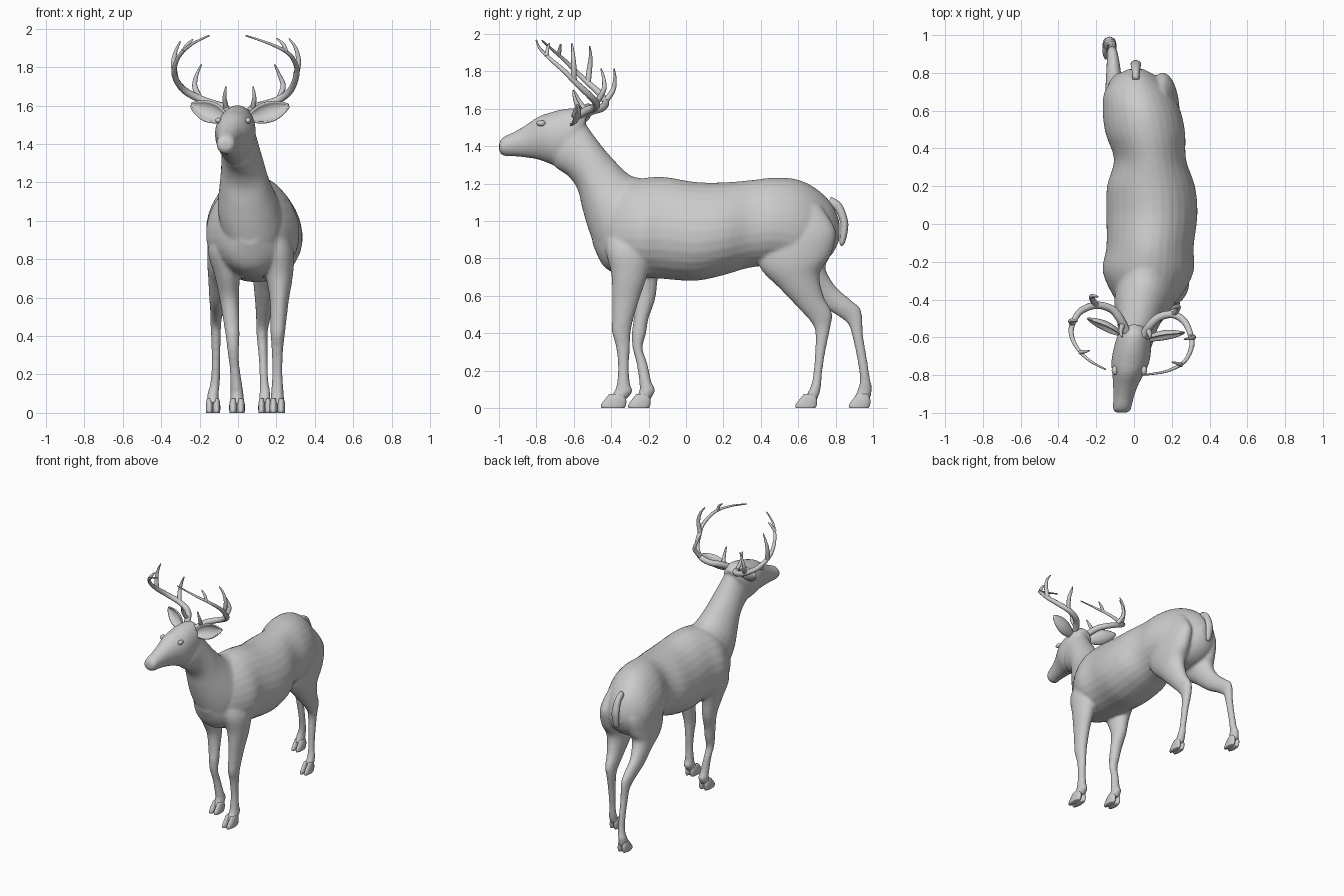
import bpy, bmesh, math
from mathutils import Vector


def catmull(rows, steps):
    """Smoothly resample a list of equal-length tuples."""
    p = [rows[0]] + list(rows) + [rows[-1]]
    out = []
    for i in range(1, len(p) - 2):
        for s in range(steps):
            t = s / steps
            out.append([0.5 * (2 * b + (c - a) * t + (2 * a - 5 * b + 4 * c - d) * t * t
                        + (3 * b - a - 3 * c + d) * t ** 3)
                        for a, b, c, d in zip(p[i - 1], p[i], p[i + 1], p[i + 2])])
    out.append(list(rows[-1]))
    return out


def add_loft(bm, rows, pear=0.0, steps=4, n=28):
    """Row = centre x, half width, then two opposite profile points (y, z, y, z)."""
    rings = []
    for cx, w, y1, z1, y2, z2 in catmull(rows, steps):
        ring = []
        for k in range(n):
            a = 2 * math.pi * k / n
            s = math.sin(a)
            ring.append(bm.verts.new((cx + w * math.cos(a) * (1 - pear * s),
                                      (y1 + y2) / 2 + (y1 - y2) / 2 * s,
                                      (z1 + z2) / 2 + (z1 - z2) / 2 * s)))
        rings.append(ring)
    for r, q in zip(rings, rings[1:]):
        for k in range(n):
            bm.faces.new((r[k], r[(k + 1) % n], q[(k + 1) % n], q[k]))
    bm.faces.new(rings[0])
    bm.faces.new(rings[-1])


def finish(bm, name):
    bmesh.ops.recalc_face_normals(bm, faces=bm.faces)
    for f in bm.faces:
        f.smooth = True
    me = bpy.data.meshes.new(name)
    bm.to_mesh(me)
    bm.free()
    ob = bpy.data.objects.new(name, me)
    bpy.context.collection.objects.link(ob)
    return ob


# Torso, along y: y, centre x, half width, back height, belly height
torso = [(-.50, .06, .05, .98, .88), (-.45, .06, .12, 1.10, .77), (-.38, .07, .18, 1.19, .72),
         (-.25, .075, .24, 1.225, .70), (-.12, .085, .23, 1.235, .69), (.05, .095, .24, 1.208, .68),
         (.20, .09, .232, 1.206, .71), (.34, .085, .19, 1.217, .75), (.48, .06, .21, 1.232, .76),
         (.60, .04, .205, 1.22, .74), (.70, .02, .175, 1.17, .76), (.78, .01, .11, 1.09, .82),
         (.82, .01, .04, 1.0, .90)]
neck = [(.08, .15, -.12, 1.20, -.42, .78), (.07, .165, -.22, 1.225, -.475, .84),
        (.05, .155, -.30, 1.245, -.52, .95), (.035, .13, -.38, 1.32, -.555, 1.07),
        (.025, .113, -.45, 1.40, -.58, 1.17), (.015, .10, -.51, 1.48, -.63, 1.24),
        (.005, .09, -.56, 1.55, -.70, 1.29), (0, .07, -.62, 1.56, -.72, 1.36)]
head = [(0, .06, -.53, 1.56, -.58, 1.40), (0, .09, -.58, 1.60, -.62, 1.31),
        (-.01, .10, -.66, 1.597, -.68, 1.29), (-.02, .10, -.73, 1.578, -.74, 1.31),
        (-.03, .085, -.79, 1.557, -.79, 1.328), (-.045, .066, -.86, 1.51, -.85, 1.338),
        (-.055, .054, -.92, 1.475, -.915, 1.345), (-.062, .05, -.965, 1.455, -.96, 1.345),
        (-.065, .045, -.99, 1.435, -.987, 1.355), (-.066, .025, -1.0, 1.41, -.998, 1.37)]
rear_leg_left = [
    (.14, .05, .45, 1.08, .72, 1.08), (.15, .085, .39, .92, .80, .95), (.155, .085, .39, .76, .775, .82),
    (.15, .07, .50, .64, .715, .72), (.14, .05, .60, .535, .735, .60), (.13, .035, .675, .45, .78, .51),
    (.125, .029, .693, .39, .772, .43), (.13, .024, .69, .30, .747, .31), (.135, .022, .68, .18, .727, .18),
    (.14, .028, .665, .11, .72, .10), (.14, .03, .63, .05, .70, .04)]
rear_leg_right = [
    (-.06, .05, .47, 1.08, .72, 1.08), (-.07, .085, .42, .90, .80, .95), (-.08, .08, .45, .76, .775, .82),
    (-.09, .065, .58, .66, .745, .75), (-.105, .045, .70, .56, .80, .65), (-.11, .035, .80, .50, .89, .57),
    (-.115, .029, .865, .45, .937, .52), (-.115, .025, .89, .38, .947, .39), (-.115, .022, .917, .25, .97, .25),
    (-.12, .025, .93, .15, .985, .15), (-.13, .029, .915, .09, .995, .11), (-.13, .03, .895, .05, .985, .045)]
front_leg_left = [
    (.17, .06, -.42, .98, -.18, .98), (.20, .09, -.43, .85, -.17, .85), (.215, .07, -.40, .72, -.21, .70),
    (.215, .05, -.395, .60, -.25, .58), (.21, .042, -.395, .48, -.28, .48), (.207, .037, -.397, .41, -.295, .41),
    (.205, .03, -.375, .33, -.30, .33), (.205, .026, -.363, .22, -.305, .22), (.205, .031, -.37, .13, -.30, .13),
    (.205, .034, -.385, .085, -.285, .09), (.205, .035, -.42, .045, -.32, .045)]
front_leg_right = [
    (-.03, .06, -.38, .98, -.15, .98), (-.065, .09, -.38, .85, -.13, .85), (-.055, .065, -.34, .72, -.15, .70),
    (-.045, .05, -.285, .60, -.165, .58), (-.035, .042, -.28, .48, -.20, .48), (-.028, .036, -.29, .40, -.213, .40),
    (-.025, .03, -.285, .32, -.232, .32), (-.018, .026, -.265, .24, -.207, .24), (-.008, .031, -.25, .14, -.185, .14),
    (-.005, .034, -.25, .09, -.165, .095), (-.005, .035, -.275, .045, -.19, .045)]

# Body: overlapping lofts fused into one smooth skin
bm = bmesh.new()
add_loft(bm, [(cx, w, y, t, y, b) for y, cx, w, t, b in torso], pear=.12)
add_loft(bm, neck, pear=.08)
add_loft(bm, head, pear=-.06)
for leg in (rear_leg_left, rear_leg_right, front_leg_left, front_leg_right):
    add_loft(bm, leg)
body = finish(bm, "body")
rm = body.modifiers.new("fuse", 'REMESH')
rm.mode = 'VOXEL'
rm.voxel_size = .0095
rm.use_smooth_shade = True
sm = body.modifiers.new("soften", 'SMOOTH')
sm.factor = .5
sm.iterations = 6

# Hooves: two toes each (centre x, toe y, heel y, half width)
bm = bmesh.new()
for x, y0, y1, w in ((.205, -.455, -.32, .04), (-.005, -.31, -.19, .04),
                     (.14, .585, .70, .034), (-.13, .87, .985, .037)):
    for s in (-1, 1):
        c = x + s * w * .5
        add_loft(bm, [(c, w * .35, y0 + .045, .075, y1 - .01, .075), (c, w * .5, y0 + .025, .05, y1, .045),
                      (c, w * .52, y0 + .004, .022, y1, .02), (c, w * .5, y0, .008, y1 - .005, .006),
                      (c, w * .46, y0 + .004, 0, y1 - .01, 0)], n=16)
finish(bm, "hooves")

# Tail
bm = bmesh.new()
add_loft(bm, [(.01, .018, .775, 1.13, .75, 1.07), (.01, .022, .832, 1.09, .795, 1.06),
              (.01, .028, .866, 1.0, .825, .99), (.01, .026, .862, .93, .825, .93),
              (.01, .018, .848, .88, .82, .89), (.01, .005, .833, .865, .825, .87)], n=16)
finish(bm, "tail")

# Eyes
for side, x in (("left", .053), ("right", -.102)):
    bpy.ops.mesh.primitive_uv_sphere_add(segments=20, ring_count=12, radius=.02, location=(x, -.775, 1.522))
    eye = bpy.context.object
    eye.name = side + "_eye"
    eye.scale = (.8, 1.2, .8)
    bpy.ops.object.shade_smooth()


# Ears: cupped leaves opening forward
def ear(name, base, tip):
    base, tip = Vector(base), Vector(tip)
    axis = tip - base
    up = Vector((0, .25, 1))
    up = (up - axis * up.dot(axis) / axis.length_squared).normalized()
    fwd = axis.cross(up).normalized()
    if fwd.y > 0:
        fwd = -fwd
    bm = bmesh.new()
    nt, nu = 14, 10
    grid = []
    for i in range(nt + 1):
        t = i / nt
        w = .052 * math.sin(math.pi * (.12 + .87 * t)) ** .8 + .002
        grid.append([bm.verts.new(base + axis * t + up * (w * math.sin(u * 1.3))
                                  + fwd * (w * .8 * (1 - math.cos(u * 1.3)) - .02 * math.sin(math.pi * t)))
                     for u in (2 * j / nu - 1 for j in range(nu + 1))])
    for i in range(nt):
        for j in range(nu):
            bm.faces.new((grid[i][j], grid[i][j + 1], grid[i + 1][j + 1], grid[i + 1][j]))
    ob = finish(bm, name)
    so = ob.modifiers.new("thickness", 'SOLIDIFY')
    so.thickness = .01
    so.offset = 0


ear("left_ear", (.07, -.60, 1.535), (.265, -.575, 1.60))
ear("right_ear", (-.07, -.575, 1.535), (-.245, -.50, 1.605))


# Antlers: tapered tubes, main beam plus tines
def antler(name, branches):
    cu = bpy.data.curves.new(name, 'CURVE')
    cu.dimensions = '3D'
    cu.bevel_depth = 1
    cu.bevel_resolution = 3
    cu.use_fill_caps = True
    for r0, r1, pts in branches:
        path = catmull(pts, 6)
        sp = cu.splines.new('POLY')
        sp.points.add(len(path) - 1)
        for i, p in enumerate(path):
            t = i / (len(path) - 1)
            sp.points[i].co = (*p, 1)
            sp.points[i].radius = r0 + (r1 - r0) * t ** 1.6
        sp.use_smooth = True
    ob = bpy.data.objects.new(name, cu)
    bpy.context.collection.objects.link(ob)
    bpy.ops.object.select_all(action='DESELECT')
    ob.select_set(True)
    bpy.context.view_layer.objects.active = ob
    bpy.ops.object.convert(target='MESH')
    bpy.ops.object.shade_smooth()


antler("left_antler", [
    (.023, .004, [(.05, -.59, 1.56), (.09, -.53, 1.59), (.14, -.49, 1.605), (.21, -.48, 1.63), (.27, -.52, 1.675),
                  (.30, -.59, 1.74), (.305, -.65, 1.80), (.265, -.73, 1.87), (.17, -.78, 1.92), (.04, -.80, 1.965)]),
    (.015, .003, [(.075, -.56, 1.58), (.085, -.59, 1.64), (.078, -.605, 1.70)]),
    (.016, .003, [(.21, -.48, 1.63), (.235, -.44, 1.70), (.215, -.44, 1.76), (.19, -.455, 1.815)]),
    (.016, .003, [(.30, -.60, 1.75), (.315, -.60, 1.83), (.30, -.605, 1.90), (.265, -.61, 1.95)]),
    (.012, .003, [(.25, -.745, 1.88), (.235, -.74, 1.92), (.20, -.73, 1.95)])])
antler("right_antler", [
    (.023, .004, [(-.04, -.57, 1.56), (-.075, -.50, 1.59), (-.12, -.45, 1.605), (-.20, -.43, 1.635), (-.28, -.46, 1.68),
                  (-.322, -.52, 1.735), (-.332, -.58, 1.79), (-.305, -.65, 1.86), (-.24, -.72, 1.92), (-.15, -.77, 1.965)]),
    (.015, .003, [(-.06, -.53, 1.58), (-.07, -.57, 1.64), (-.062, -.60, 1.70)]),
    (.016, .003, [(-.20, -.43, 1.64), (-.225, -.39, 1.70), (-.215, -.38, 1.76), (-.19, -.385, 1.815)]),
    (.016, .003, [(-.325, -.525, 1.74), (-.335, -.515, 1.82), (-.325, -.51, 1.88), (-.30, -.515, 1.935)]),
    (.012, .003, [(-.285, -.68, 1.885), (-.26, -.675, 1.92), (-.235, -.67, 1.945)])])
